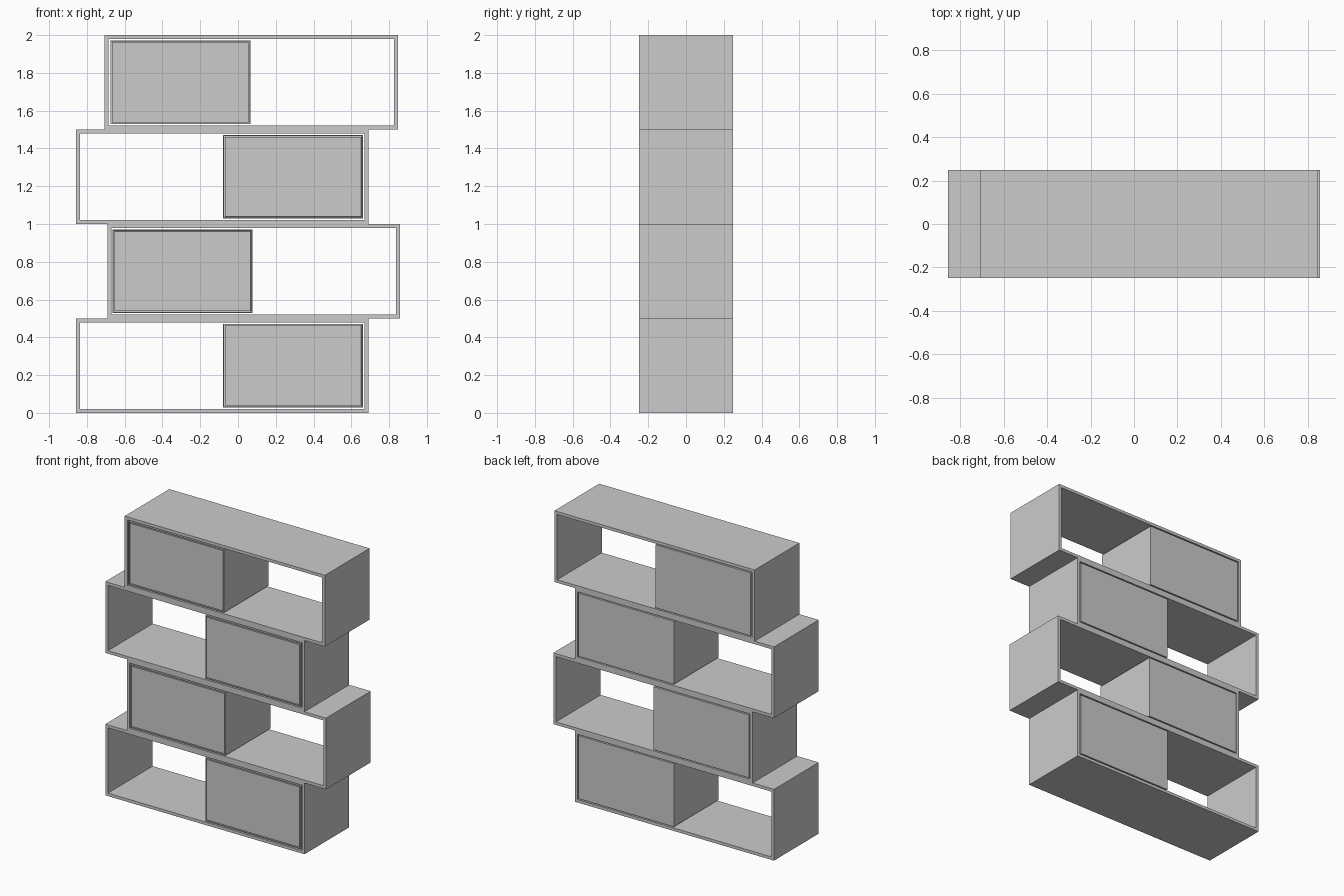
import bpy, bmesh

if "Cube" in bpy.data.objects:
    bpy.data.objects.remove(bpy.data.objects["Cube"])

D = 0.248    # half depth
T = 0.021    # frame board thickness
GAP = 0.008  # gap between frame and cabinet


def mesh_object(name, bm):
    bmesh.ops.recalc_face_normals(bm, faces=bm.faces)
    me = bpy.data.meshes.new(name)
    bm.to_mesh(me)
    bm.free()
    ob = bpy.data.objects.new(name, me)
    bpy.context.collection.objects.link(ob)
    return ob


def box_bm(x0, x1, y0, y1, z0, z1):
    bm = bmesh.new()
    bmesh.ops.create_cube(bm, size=1)
    bmesh.ops.scale(bm, vec=(x1 - x0, y1 - y0, z1 - z0), verts=bm.verts)
    bmesh.ops.translate(bm, vec=((x0 + x1) / 2, (y0 + y1) / 2, (z0 + z1) / 2), verts=bm.verts)
    return bm


def frame(name, x0, x1, z0, z1):
    # Open rectangular tube running front to back
    bm = bmesh.new()
    rings = []
    for y in (-D, D):
        for t in (0, T):
            rings.append([bm.verts.new((x, y, z)) for x, z in (
                (x0 + t, z0 + t), (x1 - t, z0 + t), (x1 - t, z1 - t), (x0 + t, z1 - t))])
    fo, fi, bo, bi = rings
    for a, b in ((fo, fi), (fi, bi), (bi, bo), (bo, fo)):
        for i in range(4):
            j = (i + 1) % 4
            bm.faces.new((a[i], a[j], b[j], b[i]))
    return mesh_object(name, bm)


def cabinet(name, x0, x1, z0, z1):
    # Closed box with a narrow groove around its front door
    bm = box_bm(x0, x1, -D, D, z0, z1)
    bm.normal_update()
    front = min(bm.faces, key=lambda f: f.calc_center_median().y)
    bmesh.ops.inset_region(bm, faces=[front], thickness=0.004, use_even_offset=True)
    bmesh.ops.inset_region(bm, faces=[front], thickness=0.0005, depth=-0.01)
    bmesh.ops.inset_region(bm, faces=[front], thickness=0.007)
    bmesh.ops.inset_region(bm, faces=[front], thickness=0.0005, depth=0.01)
    return mesh_object(name, bm)


# Staggered tiers: frame left/right, cabinet left/right
tiers = [
    (-0.857, 0.69, -0.079, 0.662),
    (-0.69, 0.857, -0.664, 0.077),
    (-0.857, 0.69, -0.079, 0.662),
    (-0.707, 0.848, -0.676, 0.065),
]
for i, (x0, x1, c0, c1) in enumerate(tiers):
    z0, z1 = i * 0.5, (i + 1) * 0.5
    frame(f"shelf_frame_{i + 1}", x0, x1, z0, z1)
    cabinet(f"closed_cabinet_{i + 1}", c0, c1, z0 + T + GAP, z1 - T - GAP)
